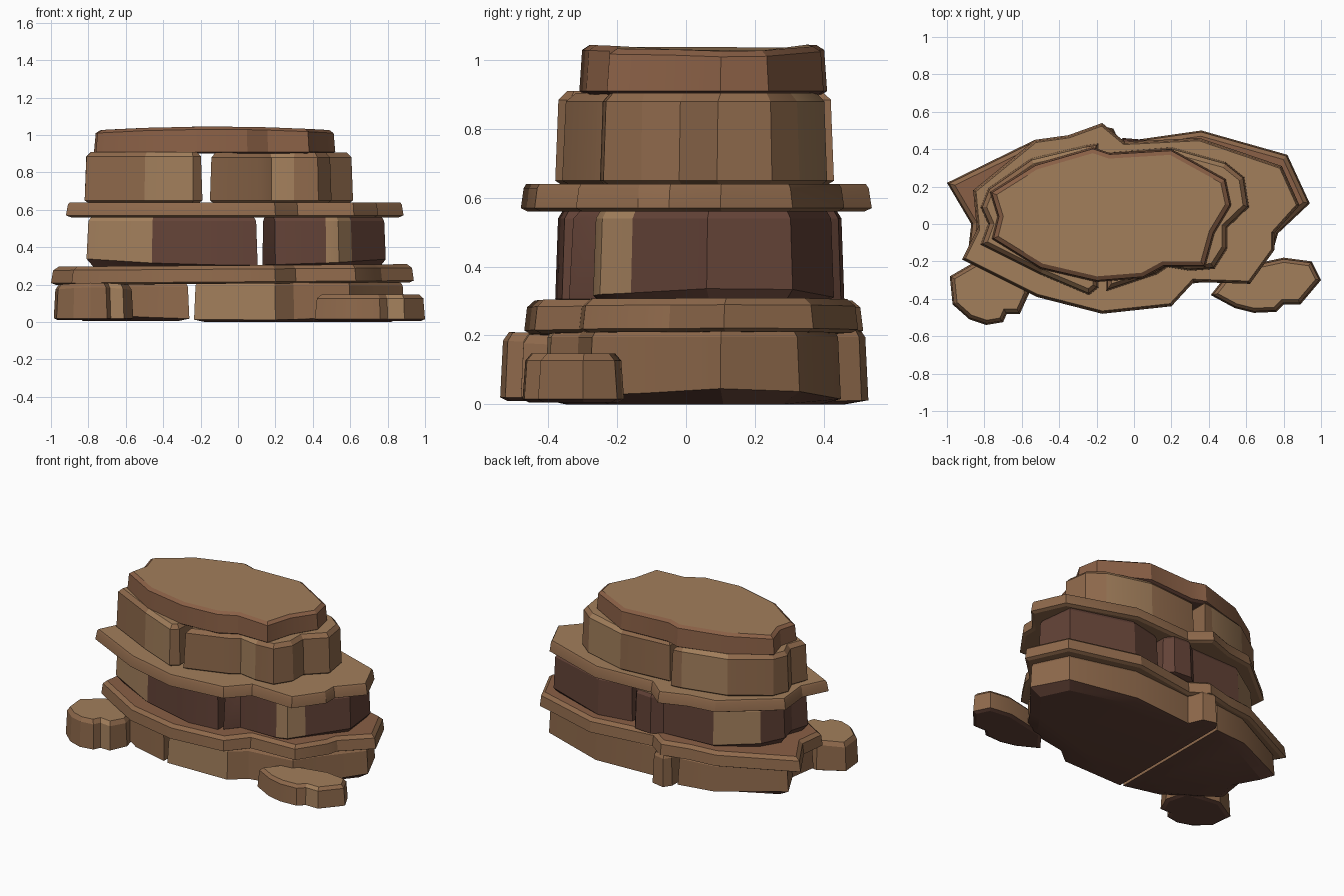
import bpy, bmesh
from mathutils import Vector


def mat(name, c):
    m = bpy.data.materials.new(name)
    m.diffuse_color = (*c, 1)
    return m


TAN = mat("tan_stone", (0.36, 0.21, 0.105))
BROWN = mat("brown_stone", (0.27, 0.14, 0.07))
RUST = mat("rust_stone", (0.25, 0.115, 0.06))
DARK = mat("dark_stone", (0.125, 0.055, 0.038))


def inset(pts, d):
    # mitred inward offset of a counter-clockwise outline
    out, n = [], len(pts)
    for i in range(n):
        p = Vector(pts[i])
        a = (p - Vector(pts[i - 1])).normalized()
        b = (Vector(pts[(i + 1) % n]) - p).normalized()
        na, nb = Vector((-a.y, a.x)), Vector((-b.y, b.x))
        m = (na + nb).normalized()
        out.append(p + m * d / max(m.dot(na), 0.6))
    return out


def rock(name, pts, z0, z1, low=(0.03, 0.015), high=(0.02, 0.02), side=BROWN,
         top=TAN, bottom=DARK, light=(), tilt=0, lift=0, crown=0):
    # low / high = (inset, height) of the worn lower and upper edges
    # lift raises the lower edge towards the ends, crown lowers the top there
    cx = (min(p[0] for p in pts) + max(p[0] for p in pts)) / 2
    bm = bmesh.new()
    rings = []
    levels = ((low[0], z0), (0, z0 + low[1]), (0.008, z1 - high[1]), (high[0], z1))
    for k, (d, z) in enumerate(levels):
        ring = []
        for p in inset(pts, d):
            h = z + tilt * p[0]
            if k == 1:
                h += lift * p[0] ** 2
            if k >= 2:
                h -= crown * (p[0] - cx) ** 2
            ring.append(bm.verts.new((p[0], p[1], h)))
        rings.append(ring)
    n = len(pts)
    for k in range(3):
        for i in range(n):
            j = (i + 1) % n
            f = bm.faces.new((rings[k][i], rings[k][j], rings[k + 1][j], rings[k + 1][i]))
            f.material_index = 2 if k == 0 else (1 if i in light else 0)
    bm.faces.new(rings[0][::-1]).material_index = 2
    bm.faces.new(rings[3]).material_index = 1
    me = bpy.data.meshes.new(name)
    bm.to_mesh(me)
    bm.free()
    for m in (side, top, bottom):
        me.materials.append(m)
    ob = bpy.data.objects.new(name, me)
    bpy.context.collection.objects.link(ob)
    bpy.ops.object.select_all(action='DESELECT')
    ob.select_set(True)
    bpy.context.view_layer.objects.active = ob
    bpy.ops.object.shade_smooth_by_angle(angle=0.4)
    return ob


# split base course
rock("base_left", [(-0.26, -0.41), (-0.26, 0.46), (-0.50, 0.43), (-0.91, 0.22), (-0.80, 0.02),
                   (-0.83, -0.16), (-0.50, -0.36)], 0.005, 0.21, (0.06, 0.01), lift=0.045)
rock("base_right", [(-0.235, -0.41), (0.20, -0.40), (0.30, -0.32), (0.60, -0.28), (0.71, -0.12),
                    (0.89, 0.10), (0.78, 0.33), (0.35, 0.45), (-0.07, 0.42), (-0.11, 0.51),
                    (-0.20, 0.53), (-0.235, 0.48)], 0, 0.215, (0.06, 0.01), light=(0,),
     lift=0.045)

# lower slab
rock("lower_slab", [(-0.17, -0.47), (0.20, -0.44), (0.31, -0.31), (0.63, -0.30), (0.75, -0.12),
                    (0.77, -0.05), (0.94, 0.11), (0.82, 0.37), (0.36, 0.50), (-0.06, 0.44),
                    (-0.17, 0.515), (-0.35, 0.47), (-0.53, 0.45), (-1.0, 0.22), (-0.87, 0.0),
                    (-0.89, -0.17), (-0.52, -0.39)], 0.205, 0.303, (0.02, 0.01), (0.03, 0.02),
     top=RUST, bottom=BROWN, tilt=0.007)

# split middle course
rock("middle_left", [(-0.10, -0.38), (0.105, -0.36), (0.105, 0.39), (0.06, 0.45), (-0.06, 0.46),
                     (-0.12, 0.41), (-0.48, 0.40), (-0.72, 0.24), (-0.80, 0.10), (-0.77, -0.02),
                     (-0.81, -0.13), (-0.46, -0.30)], 0.295, 0.56, (0.03, 0.01),
     side=DARK, light=(10, 6), lift=0.05)
rock("middle_right", [(0.13, -0.34), (0.20, -0.26), (0.47, -0.27), (0.54, -0.25), (0.61, -0.16),
                      (0.79, 0.06), (0.76, 0.31), (0.35, 0.43), (0.13, 0.38)], 0.295, 0.56,
     (0.03, 0.01), side=DARK, light=(2, 3), lift=0.05)

# upper slab
rock("upper_slab", [(-0.17, -0.48), (0.20, -0.44), (0.32, -0.31), (0.62, -0.32), (0.75, -0.14),
                    (0.75, -0.05), (0.885, 0.10), (0.79, 0.31), (0.35, 0.46), (-0.05, 0.44),
                    (-0.17, 0.54), (-0.35, 0.475), (-0.53, 0.45), (-0.86, 0.18), (-0.84, -0.03),
                    (-0.92, -0.19), (-0.52, -0.39)], 0.56, 0.64, (0.02, 0.01), (0.015, 0.012),
     bottom=BROWN)

# split upper course
rock("upper_left", [(-0.24, -0.38), (-0.19, -0.34), (-0.19, 0.43), (-0.26, 0.42), (-0.55, 0.35),
                    (-0.78, 0.19), (-0.82, 0.09), (-0.78, 0.0), (-0.82, -0.11), (-0.50, -0.27)],
     0.635, 0.91, (0.02, 0.015), (0.03, 0.025), light=(9, 3), bottom=BROWN)
rock("upper_right", [(-0.15, -0.36), (0.12, -0.27), (0.18, -0.23), (0.30, -0.25), (0.43, -0.24),
                     (0.50, -0.13), (0.50, -0.02), (0.615, 0.09), (0.59, 0.25), (0.49, 0.33),
                     (0.20, 0.41), (-0.15, 0.38)], 0.635, 0.905, (0.02, 0.015), (0.03, 0.025),
     light=(2, 9), bottom=BROWN)

# cap stone
rock("cap_stone", [(-0.20, -0.31), (0.05, -0.29), (0.16, -0.23), (0.38, -0.23), (0.43, -0.05),
                   (0.52, 0.10), (0.49, 0.24), (0.20, 0.40), (-0.13, 0.38), (-0.22, 0.41),
                   (-0.53, 0.32), (-0.77, 0.17), (-0.73, 0.04), (-0.76, -0.08), (-0.50, -0.24)],
     0.90, 1.045, (0.015, 0.01), (0.03, 0.015), side=RUST, crown=0.05)

# loose stones in front
rock("loose_stone_left", [(-0.88, -0.51), (-0.79, -0.54), (-0.70, -0.525), (-0.68, -0.48),
                          (-0.61, -0.48), (-0.56, -0.37), (-0.60, -0.22), (-0.83, -0.19),
                          (-0.985, -0.28), (-0.97, -0.43)], 0.01, 0.21, (0.02, 0.01),
     (0.025, 0.025), light=(3,), bottom=DARK, crown=0.3)
rock("loose_stone_right", [(0.54, -0.45), (0.64, -0.475), (0.76, -0.47), (0.80, -0.43),
                           (0.89, -0.43), (1.0, -0.30), (0.95, -0.20), (0.80, -0.18),
                           (0.52, -0.24), (0.41, -0.38)], 0.005, 0.147, (0.02, 0.01),
     (0.025, 0.02), light=(3,))
